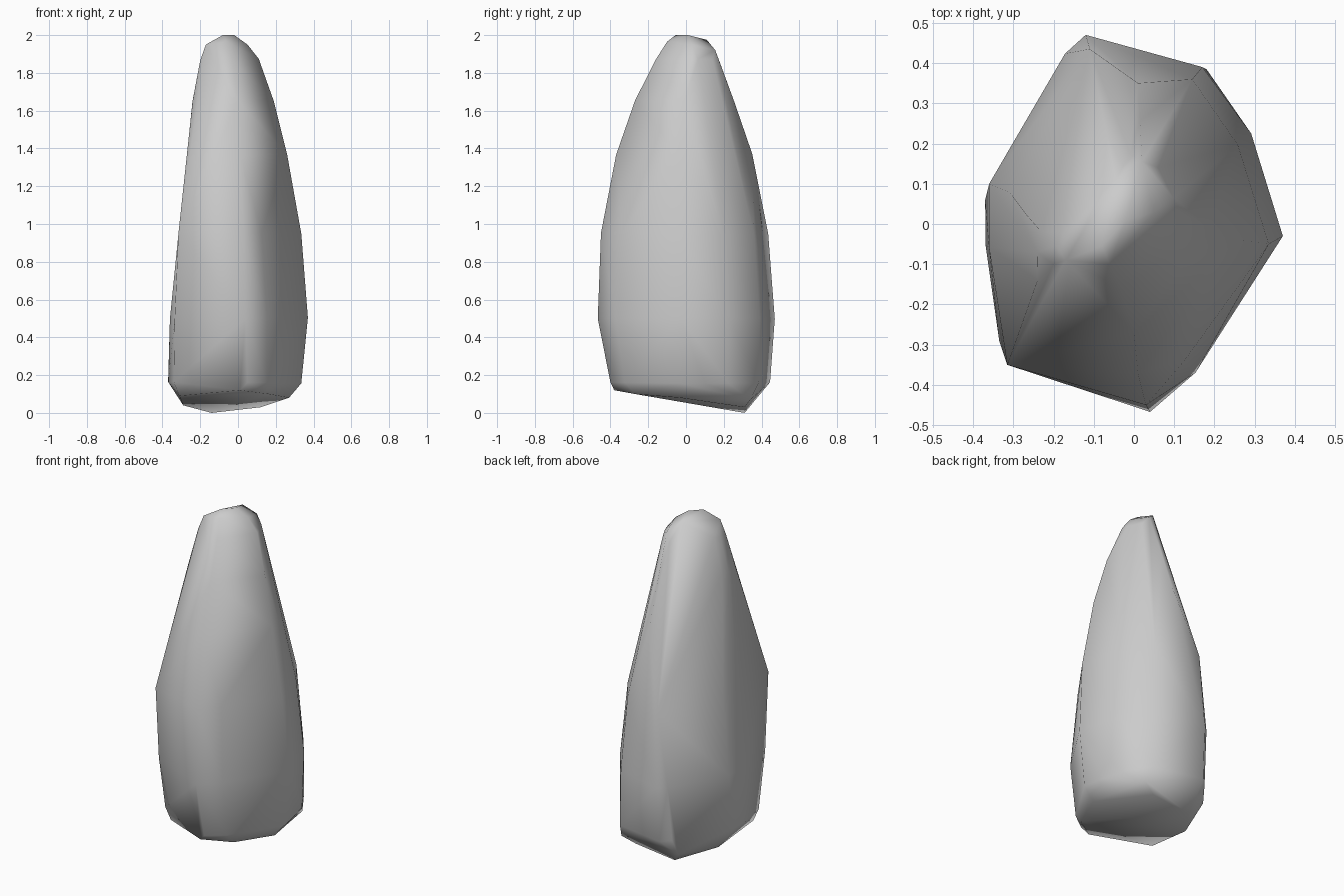
import bpy, bmesh, math
from mathutils import Vector

if "Cube" in bpy.data.objects:
    bpy.data.objects.remove(bpy.data.objects["Cube"])

# Horizontal sections: height, outward push of the front-right face, then six
# corners anticlockwise (front-left, front, right, back-right, back, left)
SECTIONS = [
    (0.16, 1.12, [(-.34, -.22), (.05, -.40), (.335, -.03), (.18, .385), (-.13, .445), (-.37, .06)]),
    (0.50, 1.10, [(-.335, -.29), (.04, -.467), (.37, -.03), (.17, .39), (-.12, .47), (-.36, .10)]),
    (0.95, 1.03, [(-.315, -.35), (.03, -.45), (.335, -.05), (.145, .36), (-.11, .435), (-.31, .08)]),
    (1.37, 1.01, [(-.265, -.23), (.01, -.37), (.26, -.04), (.08, .29), (.01, .35), (-.265, .02)]),
    (1.65, 1.02, [(-.24, -.14), (.00, -.27), (.19, -.01), (.07, .21), (.015, .255), (-.23, -.02)]),
    (1.87, 1.02, [(-.20, -.10), (-.03, -.16), (.11, .03), (.06, .14), (-.01, .175), (-.18, -.02)]),
]
# Tilted underside with its worn rim, and rounded tip
BASE = [(-.31, -.21, .09), (.01, -.38, .12), (.16, -.27, .10), (.27, -.03, .08),
        (.20, .34, .07), (.12, .31, .03), (-.14, .31, 0), (-.20, .36, .07), (-.29, .10, .04)]
TIP = [(-.17, -.09, 1.95), (-.06, -.10, 1.965), (.05, .03, 1.95), (.02, .155, 1.92),
       (-.045, .11, 1.975), (-.08, -.055, 2), (-.02, .01, 2)]


def bulge(a, b, t, push):
    """Extra point between two corners, pushed outwards."""
    p = Vector(a).lerp(Vector(b), t) * push
    return p.x, p.y


bm = bmesh.new()
for p in BASE + TIP:
    bm.verts.new(p)
for z, push, ring in SECTIONS:
    fl, front, right, back_right, back, left = ring
    low = z < 1.3
    extra = [bulge(front, right, .3, push),
             bulge(right, back_right, .3, 1.07 if low else 1.03),
             bulge(right, back_right, .55, 1.12 if low else 1.03),
             bulge(left, fl, .4, 1.03)]
    if z < .6:
        extra.append(bulge(back, left, .18, 1.05))
    for i, (x, y) in enumerate(ring + extra):
        # tiny height offsets keep the hull free of flat-lying duplicates
        bm.verts.new((x, y, z + .004 * math.sin(5 * i + 9 * z)))

# Wrap the points in a convex stone and keep only its outer skin
hull = bmesh.ops.convex_hull(bm, input=bm.verts[:])
inner = [v for v in hull["geom_interior"] if isinstance(v, bmesh.types.BMVert)]
bmesh.ops.delete(bm, geom=inner, context='VERTS')

# Join nearly flat triangles into larger facets
bmesh.ops.dissolve_limit(bm, angle_limit=math.radians(3),
                         verts=bm.verts[:], edges=bm.edges[:])
bmesh.ops.recalc_face_normals(bm, faces=bm.faces[:])
for f in bm.faces:
    f.smooth = True

mesh = bpy.data.meshes.new("standing_stone")
bm.to_mesh(mesh)
bm.free()
stone = bpy.data.objects.new("standing_stone", mesh)
bpy.context.collection.objects.link(stone)
